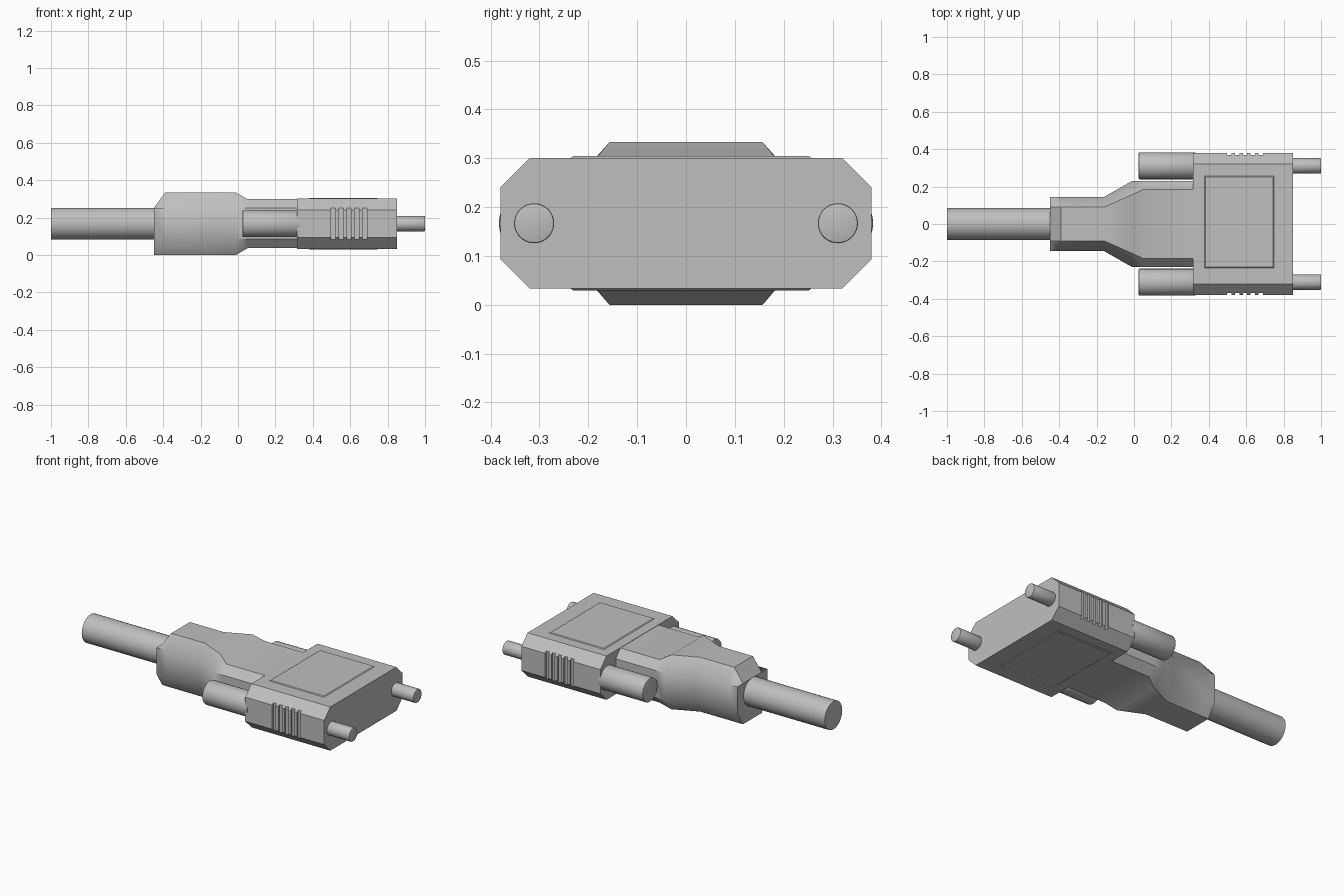
import bpy
import bmesh
from math import radians
from mathutils import Matrix

if "Cube" in bpy.data.objects:
    bpy.data.objects.remove(bpy.data.objects["Cube"])

MID_Z = 0.167

grey = bpy.data.materials.new("light grey plastic")
grey.use_nodes = True
colour = (0.52, 0.52, 0.52, 1)
grey.diffuse_color = colour
grey.node_tree.nodes["Principled BSDF"].inputs["Base Color"].default_value = colour


def finish(name, bm):
    bmesh.ops.recalc_face_normals(bm, faces=bm.faces)
    mesh = bpy.data.meshes.new(name)
    bm.to_mesh(mesh)
    bm.free()
    mesh.materials.append(grey)
    obj = bpy.data.objects.new(name, mesh)
    bpy.context.collection.objects.link(obj)
    bpy.ops.object.select_all(action="DESELECT")
    obj.select_set(True)
    bpy.context.view_layer.objects.active = obj
    bpy.ops.object.shade_smooth_by_angle(angle=radians(35))
    return obj


def octagon(x, flat, outer, bottom, low, high, top):
    """Chamfered cross-section at x: flat and outer are half widths."""
    side = [(flat, bottom), (outer, low), (outer, high), (flat, top)]
    ring = side + [(-y, z) for y, z in reversed(side)]
    return [(x, y, z) for y, z in ring]


def loft(name, rings):
    bm = bmesh.new()
    rows = [[bm.verts.new(co) for co in ring] for ring in rings]
    n = len(rows[0])
    for a, b in zip(rows, rows[1:]):
        for i in range(n):
            j = (i + 1) % n
            bm.faces.new((a[i], a[j], b[j], b[i]))
    bm.faces.new(rows[0])
    bm.faces.new(rows[-1])
    return finish(name, bm)


def rod(name, x0, x1, y, radius, bevel=0.0):
    """Cylinder along x with an optional softened outer rim."""
    bm = bmesh.new()
    place = Matrix.Translation(((x0 + x1) / 2, y, MID_Z)) @ Matrix.Rotation(radians(90), 4, "Y")
    bmesh.ops.create_cone(bm, cap_ends=True, segments=48, radius1=radius,
                          radius2=radius, depth=x1 - x0, matrix=place)
    if bevel:
        rims = [e for e in bm.edges if abs(e.verts[0].co.x - e.verts[1].co.x) < 1e-5]
        bmesh.ops.bevel(bm, geom=rims, offset=bevel, segments=2, affect="EDGES", profile=0.5)
    return finish(name, bm)


# Connector shell, with five grip grooves stepped into both sides
def shell_ring(x, cut=0.0):
    return octagon(x, 0.32, 0.38 - cut, 0.033, 0.093 - cut, 0.241 + cut, 0.301)


shell = [shell_ring(0.315)]
for i in range(5):
    start = 0.498 + i * 0.042
    end = start + 0.023
    shell += [shell_ring(start), shell_ring(start, 0.011),
              shell_ring(end, 0.011), shell_ring(end)]
shell.append(shell_ring(0.85))
loft("connector_shell", shell)

# Flared cable boot
loft("cable_boot", [
    octagon(-0.45, 0.09, 0.145, 0.0, 0.085, 0.25, 0.2505),
    octagon(-0.39, 0.09, 0.145, 0.0, 0.085, 0.25, 0.333),
    octagon(-0.16, 0.09, 0.145, 0.0, 0.085, 0.25, 0.333),
    octagon(-0.01, 0.157, 0.23, 0.0, 0.085, 0.25, 0.333),
    octagon(0.05, 0.185, 0.23, 0.036, 0.085, 0.25, 0.299),
    octagon(0.32, 0.185, 0.23, 0.036, 0.085, 0.25, 0.299),
])

# Label plates above and below the shell
def plate_ring(z, inset):
    x0, x1, y0, y1 = 0.375 + inset, 0.75 - inset, -0.237 + inset, 0.258 - inset
    return [(x0, y0, z), (x1, y0, z), (x1, y1, z), (x0, y1, z)]


for name, base, outer in (("top", 0.300, 0.305), ("bottom", 0.034, 0.029)):
    loft(name + "_label_plate", [plate_ring(base, 0), plate_ring(outer, 0.007)])

# Cable
rod("cable", -1.0, -0.44, 0, 0.085)

# Thumbscrews with their threaded pins
for label, side in (("left", 1), ("right", -1)):
    rod(label + "_thumbscrew_knob", 0.025, 0.33, side * 0.311, 0.072, 0.004)
    rod(label + "_screw_pin", 0.84, 1.0, side * 0.311, 0.041, 0.004)
